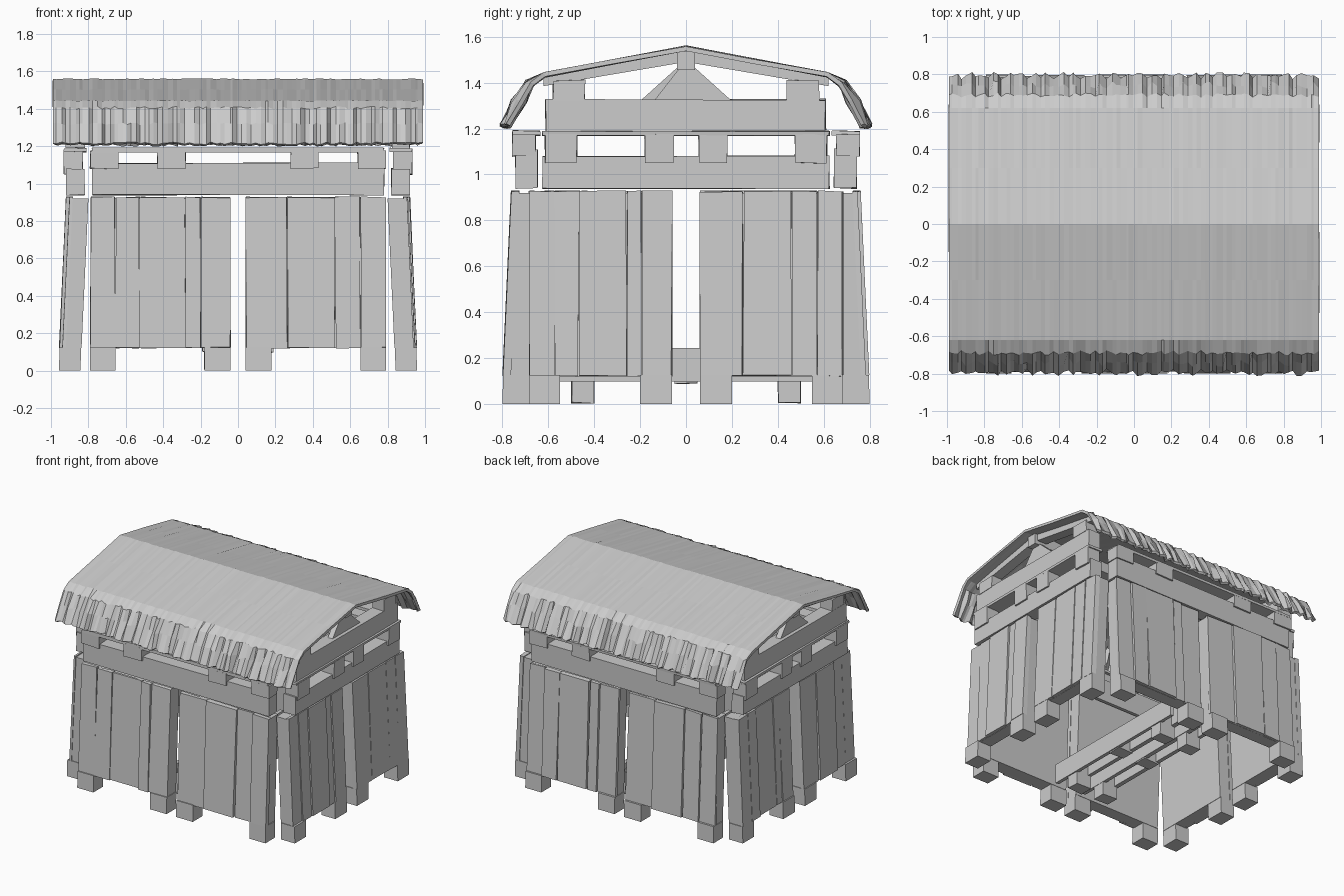
import bpy, bmesh, random
from mathutils import Vector

if "Cube" in bpy.data.objects:
    bpy.data.objects.remove(bpy.data.objects["Cube"])

random.seed(4)
LEAN = 0.046

# Wall frames: u runs along the wall, d points outwards
WALLS = {
    "front": lambda u, d, z: Vector((u, -d, z)),
    "back": lambda u, d, z: Vector((-u, d, z)),
    "right": lambda u, d, z: Vector((d, u, z)),
    "left": lambda u, d, z: Vector((-d, -u, z)),
}


def add_box(bm, place, u, d, z, lean=0.0, jit=0.0):
    """Eight-cornered block in a wall frame, optionally leaning inwards and worn."""
    j = lambda: random.uniform(-jit, jit)
    v = [bm.verts.new(place(uu + j(), dd - lean * zz + j() * 0.6, zz + j()))
         for zz in z for dd in d for uu in u]
    for f in ((0, 1, 3, 2), (4, 6, 7, 5), (0, 4, 5, 1), (2, 3, 7, 6), (0, 2, 6, 4), (1, 5, 7, 3)):
        bm.faces.new([v[i] for i in f])


def finish(name, bm):
    bmesh.ops.recalc_face_normals(bm, faces=bm.faces)
    me = bpy.data.meshes.new(name)
    bm.to_mesh(me)
    bm.free()
    ob = bpy.data.objects.new(name, me)
    bpy.context.collection.objects.link(ob)
    return ob


# Leaning wall panels: (inner end, outer end, outer depth, board edges)
def panel(name, place, side, u0, u1, depth, fracs):
    us = lambda a, b: sorted((side * a, side * b))
    w = u1 - u0
    bm = bmesh.new()
    add_box(bm, place, us(u0 + .005, u1 - .005), (depth - .115, depth - .02), (.12, .92), LEAN)
    for a, b in zip(fracs[:-1], fracs[1:]):
        out = depth + random.choice((-.012, -.004, .004))
        add_box(bm, place, us(u0 + a * w + .002, u0 + b * w - .002), (depth - .03, out),
                (.122, .927), LEAN, .004)
    finish(name + "_boards", bm)
    bm = bmesh.new()
    for a, b in ((u0, u0 + .14), (u1 - .135, u1)):
        add_box(bm, place, us(a, b), (depth - .115, depth), (0, .125), LEAN * .5)
    finish(name + "_feet", bm)


for wall, place in WALLS.items():
    long_wall = wall in ("front", "back")
    u0, u1, depth = (.04, .79, .80) if long_wall else (.06, .685, .957)
    for side, tag in ((-1, "a"), (1, "b")):
        fr = (0, .21, .32, .65, .82, 1) if side < 0 else (0, .3, .64, .82, 1)
        panel(f"{wall}_panel_{tag}", place, side, u0, u1, depth, fr)

    # Upper rail, spacer blocks and thin top board
    half, out = (.78, .745) if long_wall else (.625, .92)
    rail_top = 1.11 if long_wall else 1.08
    bm = bmesh.new()
    add_box(bm, place, (-half, half), (out - .10, out), (.94, rail_top), 0, .004)
    finish(wall + "_upper_rail", bm)
    blocks = ((.28, .43), (.64, .79)) if long_wall else ((.055, .18), (.475, .615))
    bm = bmesh.new()
    for a, b in blocks:
        for s in (-1, 1):
            add_box(bm, place, sorted((s * a, s * b)), (out - .09, out + .012),
                    (1.08 if long_wall else 1.05, 1.175), 0, .003)
    finish(wall + "_spacer_blocks", bm)
    bm = bmesh.new()
    add_box(bm, place, (-half, half), (out - .11, out + .012), (1.17, 1.19), 0, .003)
    finish(wall + "_top_board", bm)

    # Gable framing on the short sides
    if not long_wall:
        bm = bmesh.new()
        add_box(bm, place, (-.61, .61), (.82, .92), (1.19, 1.325), 0, .005)
        for s in (-1, 1):
            add_box(bm, place, sorted((s * .44, s * .58)), (.82, .92), (1.32, 1.41), 0, .003)
        finish(wall + "_gable_beam", bm)
        bm = bmesh.new()
        # rafters following the roof pitch
        for s in (-1, 1):
            vs = [bm.verts.new(place(s * u, d, z)) for d in (.83, .91)
                  for u, z in ((0, 1.49), (0, 1.54), (.62, 1.425), (.62, 1.385))]
            bm.faces.new(vs[:4])
            bm.faces.new(vs[4:])
            for i in range(4):
                k = (i + 1) % 4
                bm.faces.new((vs[i], vs[k], vs[k + 4], vs[i + 4]))
        finish(wall + "_rafters", bm)
        bm = bmesh.new()
        # triangular king brace
        tri = [[bm.verts.new(place(u, d, z)) for u, z in ((-.14, 1.32), (.2, 1.32), (.0, 1.5))]
               for d in (.85, .89)]
        bm.faces.new(tri[0])
        bm.faces.new(tri[1])
        for i in range(3):
            k = (i + 1) % 3
            bm.faces.new((tri[0][i], tri[0][k], tri[1][k], tri[1][i]))
        finish(wall + "_king_brace", bm)

# Ridge beam
bm = bmesh.new()
add_box(bm, WALLS["front"], (-.93, .93), (-.04, .04), (1.455, 1.535))
finish("ridge_beam", bm)

# Low inner runners down the middle of the floor
for s, tag in ((-1, "left"), (1, "right")):
    place = WALLS["right"]
    bm = bmesh.new()
    d = sorted((s * .055, s * .18))
    add_box(bm, place, (-.62, .62), sorted((s * .05, s * .08)), (.10, .24), 0, .004)
    add_box(bm, place, (-.62, .62), sorted((s * .16, s * .19)), (.10, .24), 0, .004)
    for u in (-.45, 0, .45):
        add_box(bm, place, (u - .05, u + .05), d, (.005 if u else .09, .2), 0, .003)
    finish(tag + "_inner_runner", bm)

# Roof sheet: bent profile with a pleated, ragged eave
HALF = ((0, 1.56), (.3, 1.503), (.62, 1.443), (.69, 1.405), (.74, 1.32), (.795, 1.215))
profile = [(-y, z) for y, z in reversed(HALF[1:])] + list(HALF)
N = 84
bm = bmesh.new()
cols = []
for i in range(N + 1):
    x = -.99 + 1.98 * i / N
    if 0 < i < N:
        x += random.uniform(-.007, .007)
    col = []
    for k, (y, z) in enumerate(profile):
        e = abs(k - 5)                  # 0 at the ridge, 5 at the eave
        s = 1 if y > 0 else -1
        if e >= 3:                      # pleats of the eave
            amp = (.008, .016, .012)[e - 3]
            y += s * (random.uniform(-amp, amp) + (amp * .5 if i % 3 else -amp * .8))
            z += random.uniform(-.008, .008)
        else:                           # gentle waviness
            z += random.uniform(-.003, .003)
        col.append(bm.verts.new((x, y, z)))
    cols.append(col)
for a, b in zip(cols[:-1], cols[1:]):
    for k in range(len(profile) - 1):
        bm.faces.new((a[k], b[k], b[k + 1], a[k + 1]))
roof = finish("roof_sheet", bm)
if sum(p.normal.z for p in roof.data.polygons) < 0:
    roof.data.flip_normals()
mod = roof.modifiers.new("thickness", 'SOLIDIFY')
mod.thickness = .02
mod.offset = -1
